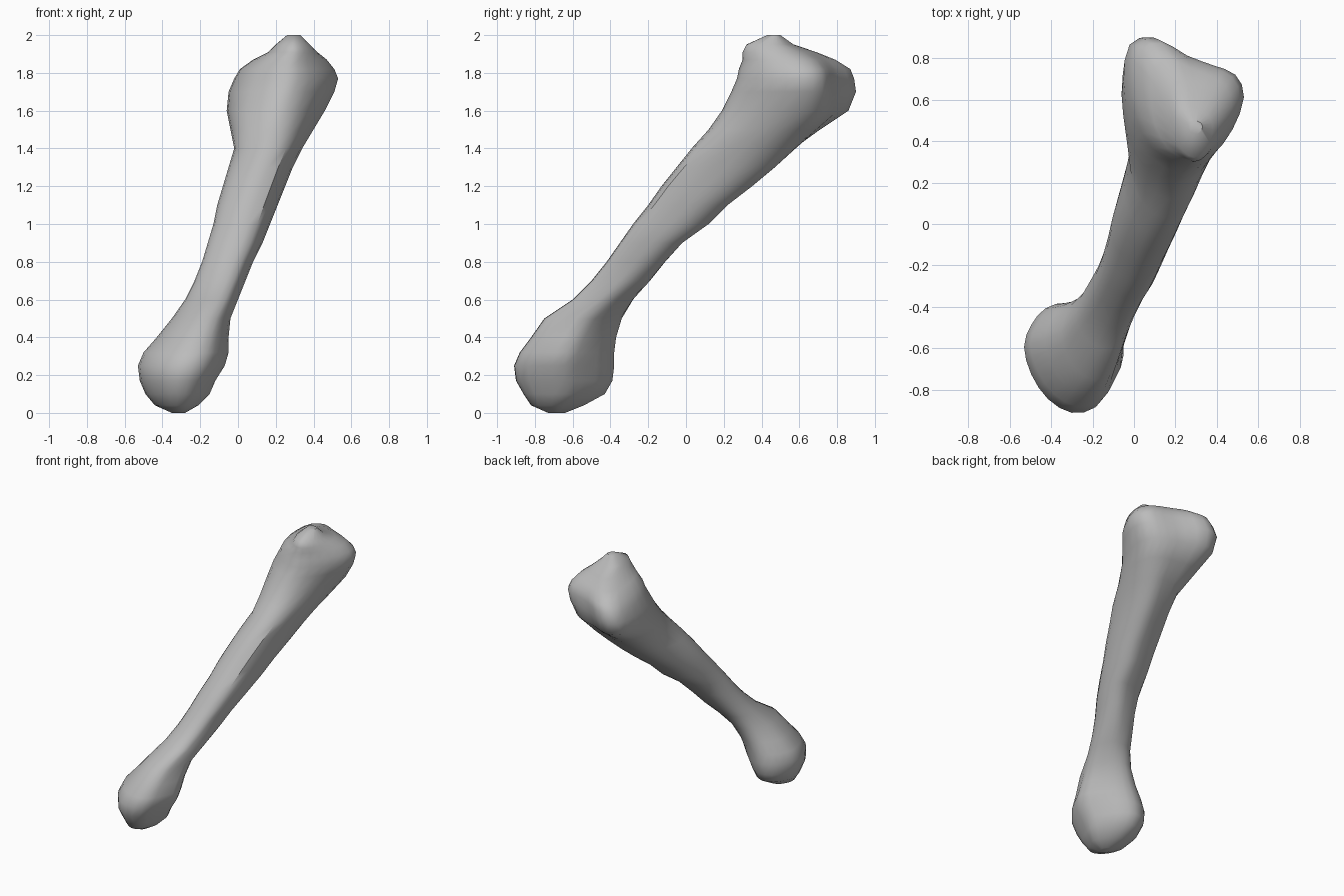
import bpy
import bmesh
import math

default_cube = bpy.data.objects.get("Cube")
if default_cube:
    bpy.data.objects.remove(default_cube, do_unlink=True)

# Cross-section outlines, counter-clockwise from +x, in a unit box
COUNT = 12
round_cap = [(math.cos(math.tau * i / COUNT), math.sin(math.tau * i / COUNT))
             for i in range(COUNT)]
knob_outline = [(1, 0), (.7, .45), (.35, .8), (-.1, 1), (-.55, .9), (-.85, .6),
                (-1, .2), (-.85, -.3), (-.5, -.75), (0, -1), (.5, -.9), (.8, -.5)]
shaft_outline = [(1, .3), (.9, .75), (.6, 1), (.1, .95), (-.45, .8), (-.85, .4),
                 (-1, -.2), (-.85, -.6), (-.55, -.85), (-.1, -1), (.55, -.85), (.85, -.3)]
head_outline = [(1, .1), (.85, .45), (.45, .6), (0, .75), (-.5, 1), (-.9, .9),
                (-1, .4), (-.9, -.2), (-.6, -.7), (0, -1), (.45, -.8), (.8, -.4)]

# Section height and its limits in x and y, all in hundredths
sections = [
    (0, -35, -28, -73, -64), (4, -44, -21, -82, -54), (10, -49, -15, -86, -43),
    (17, -52, -12, -90, -39), (25, -53, -7, -91, -38), (32, -50, -5, -88, -38),
    (40, -43, -5, -82, -37), (50, -35, -4, -75, -34), (60, -28, 0, -60, -28),
    (70, -23, 4, -50, -19), (80, -19, 8, -42, -11), (90, -16, 13, -35, -2),
    (100, -13, 17, -28, 12), (110, -11, 21, -20, 22), (120, -8, 25, -13, 35),
    (130, -5, 29, -5, 47), (140, -2, 34, 3, 58), (150, -4, 40, 12, 71),
    (160, -6, 46, 19, 86), (170, -5, 51, 24, 90), (177, -2, 53, 27, 89),
    (182, 1, 51, 28, 87), (187, 8, 47, 30, 79), (191, 16, 42, 30, 69),
    (195, 20, 38, 32, 57), (200, 26, 33, 43, 50),
]


def blend(a, b, weight):
    return [tuple(p + (q - p) * weight for p, q in zip(u, v)) for u, v in zip(a, b)]


def ramp(value, low, high):
    f = min(max((value - low) / (high - low), 0), 1)
    return f * f * (3 - 2 * f)


def round_outline(points):
    """Double the outline by adding a curved midpoint on each side."""
    result = []
    n = len(points)
    for i in range(n):
        a, b, c, d = (points[(i + k) % n] for k in (-1, 0, 1, 2))
        result.append(b)
        result.append(tuple((9 * (b[k] + c[k]) - a[k] - d[k]) / 16 for k in (0, 1)))
    return result


def fit(values, low, high):
    least, most = min(values), max(values)
    return [low + (v - least) / (most - least) * (high - low) for v in values]


def section_points(z, x_low, x_high, y_low, y_high):
    """Knob turns into the shaft, the three-cornered head and its rounded cap."""
    outline = blend(knob_outline, shaft_outline, ramp(z, 0.3, 0.9))
    outline = blend(outline, head_outline, ramp(z, 1.25, 1.75))
    outline = blend(outline, round_cap, 0.5 * ramp(z, 1.8, 1.95))
    outline = round_outline(outline)
    xs = fit([p[0] for p in outline], x_low, x_high)
    ys = fit([p[1] for p in outline], y_low, y_high)
    return [(x, y, z) for x, y in zip(xs, ys)]


# Loft the bone through its sections
bm = bmesh.new()
rings = []
for section in sections:
    scaled = [value / 100 for value in section]
    rings.append([bm.verts.new(p) for p in section_points(*scaled)])
for lower, upper in zip(rings, rings[1:]):
    n = len(lower)
    for i in range(n):
        j = (i + 1) % n
        bm.faces.new((lower[i], lower[j], upper[j], upper[i]))
bm.faces.new(list(reversed(rings[0])))
bm.faces.new(rings[-1])
bmesh.ops.recalc_face_normals(bm, faces=bm.faces)

mesh = bpy.data.meshes.new("long_bone")
bm.to_mesh(mesh)
bm.free()
bone = bpy.data.objects.new("long_bone", mesh)
bpy.context.collection.objects.link(bone)

# Plain grey bone surface
grey = bpy.data.materials.new("bone_grey")
grey.use_nodes = True
colour = (0.5, 0.5, 0.5, 1)
grey.diffuse_color = colour
grey.node_tree.nodes["Principled BSDF"].inputs["Base Color"].default_value = colour
mesh.materials.append(grey)

bpy.context.view_layer.objects.active = bone
bone.select_set(True)
bpy.ops.object.shade_smooth_by_angle(angle=math.radians(40))
